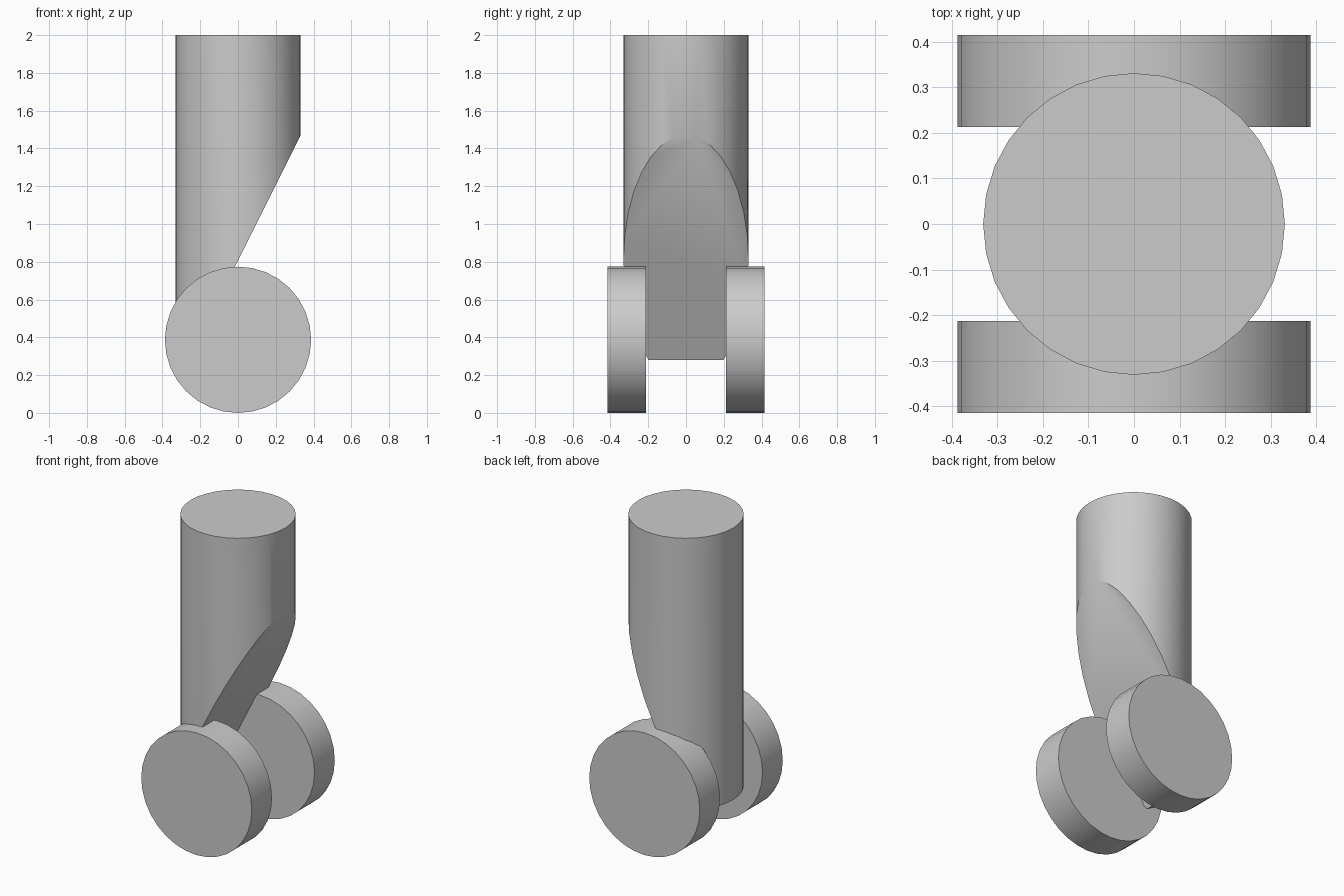
import bpy
import bmesh
from math import radians
from mathutils import Matrix, Vector

cube = bpy.data.objects.get("Cube")
if cube:
    bpy.data.objects.remove(cube, do_unlink=True)

SIDES = 32

grey = bpy.data.materials.new("light_grey")
grey.use_nodes = True
colour = (0.6, 0.6, 0.6, 1)
grey.diffuse_color = colour
grey.node_tree.nodes["Principled BSDF"].inputs["Base Color"].default_value = colour


def cylinder(radius, depth, matrix):
    bm = bmesh.new()
    bmesh.ops.create_cone(bm, cap_ends=True, segments=SIDES, radius1=radius,
                          radius2=radius, depth=depth, matrix=matrix)
    return bm


def finish(name, bm):
    bmesh.ops.recalc_face_normals(bm, faces=bm.faces)
    mesh = bpy.data.meshes.new(name)
    bm.to_mesh(mesh)
    bm.free()
    mesh.materials.append(grey)
    obj = bpy.data.objects.new(name, mesh)
    bpy.context.collection.objects.link(obj)
    bpy.ops.object.select_all(action="DESELECT")
    obj.select_set(True)
    bpy.context.view_layer.objects.active = obj
    bpy.ops.object.shade_smooth_by_angle(angle=radians(30))
    return obj


# Upright post with its lower left side sliced off at a slant
bottom, top = 0.28, 2.0
post = cylinder(0.331, top - bottom, Matrix.Translation((0, 0, (top + bottom) / 2)))
cut = bmesh.ops.bisect_plane(
    post, geom=post.verts[:] + post.edges[:] + post.faces[:],
    plane_co=Vector((0.331, 0, 1.47)), plane_no=Vector((2, 0, -1)), clear_outer=True)
rim = [e for e in post.edges if e.is_boundary]
bmesh.ops.holes_fill(post, edges=rim, sides=0)
finish("post", post)

# Wheel on each side of the post foot
wheel_radius = 0.387
for name, side in (("front_wheel", -1), ("back_wheel", 1)):
    place = Matrix.Translation((0, side * 0.3135, wheel_radius))
    finish(name, cylinder(wheel_radius, 0.202, place @ Matrix.Rotation(radians(90), 4, "X")))
